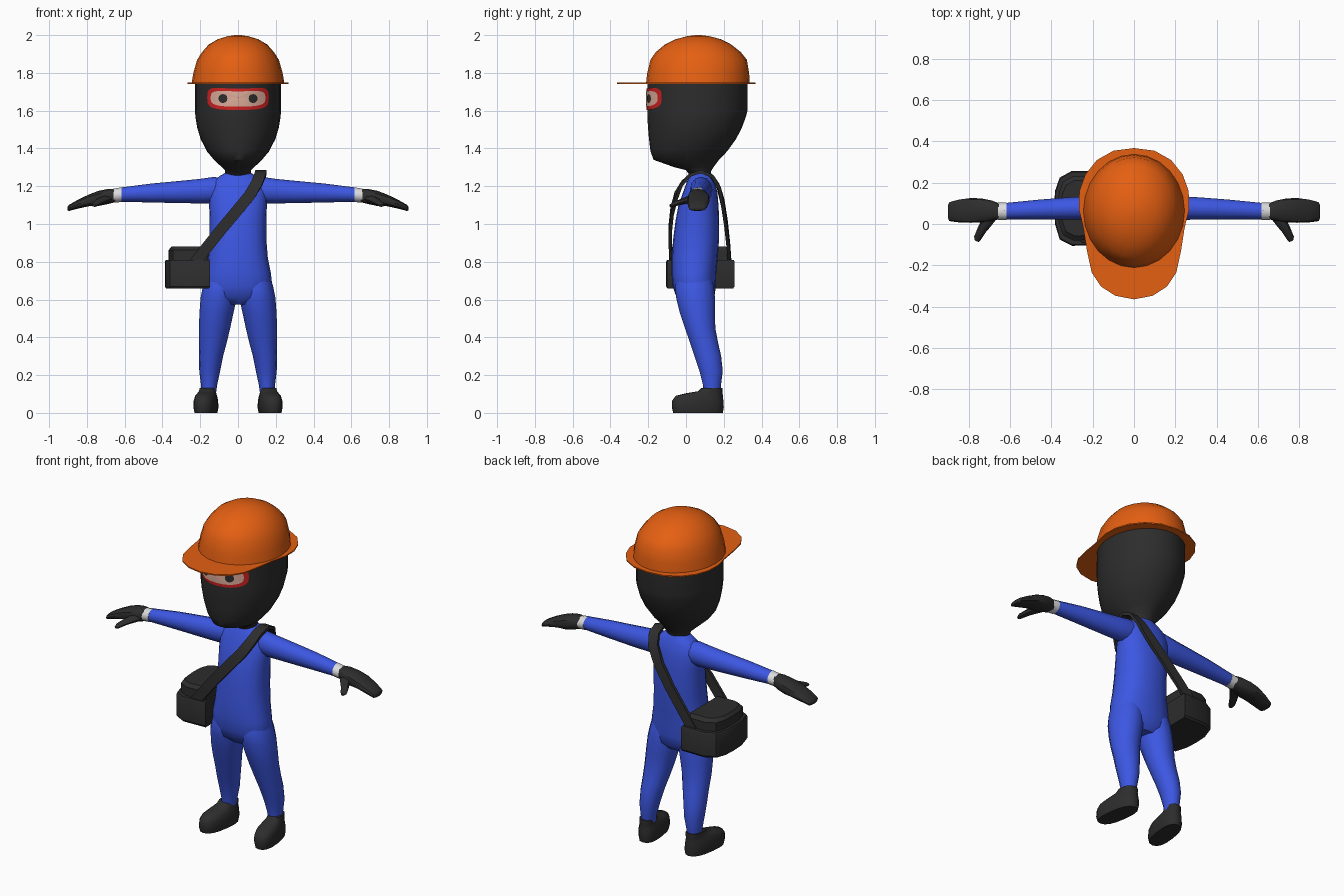
import bpy, bmesh, math
from mathutils import Vector


def material(name, rgb):
    m = bpy.data.materials.new(name)
    m.diffuse_color = (*rgb, 1)
    return m


BLUE = material("suit blue", (0.045, 0.095, 0.76))
BLACK = material("soft black", (0.026, 0.026, 0.026))
ORANGE = material("helmet orange", (0.78, 0.115, 0.006))
RED = material("trim red", (0.62, 0.015, 0.015))
SKIN = material("skin", (0.72, 0.41, 0.32))
WHITE = material("cuff white", (0.72, 0.72, 0.72))


def make(name, rings, mat, angle=40, caps=True, closed=True):
    """Skin a list of equal-length point rings into one mesh."""
    bm = bmesh.new()
    rows = [[bm.verts.new(p) for p in r] for r in rings]
    n = len(rows[0])
    for a, b in zip(rows, rows[1:]):
        for i in range(n):
            j = (i + 1) % n
            bm.faces.new((a[i], a[j], b[j], b[i]))
    if caps:
        bm.faces.new(rows[0])
        bm.faces.new(rows[-1])
    if closed:
        bmesh.ops.recalc_face_normals(bm, faces=bm.faces)
    me = bpy.data.meshes.new(name)
    bm.to_mesh(me)
    bm.free()
    me.materials.append(mat)
    me.shade_smooth()
    me.set_sharp_from_angle(angle=math.radians(angle))
    ob = bpy.data.objects.new(name, me)
    bpy.context.collection.objects.link(ob)
    return ob


def oval(n, power=2.0):
    """Unit superellipse points."""
    out = []
    for i in range(n):
        t = math.tau * i / n
        c, s = math.cos(t), math.sin(t)
        out.append((math.copysign(abs(c) ** (2 / power), c),
                    math.copysign(abs(s) ** (2 / power), s)))
    return out


def upright(name, rows, mat, n=16, power=2.0, cx=0, side=1, shear=0, angle=40):
    """Rows are (z, y front, y back, x half width[, x centre])."""
    rings = []
    for z, y0, y1, rx, *c in rows:
        x0 = c[0] if c else cx
        cy, ry = (y0 + y1) / 2, (y1 - y0) / 2
        rings.append([(side * (x0 + rx * u - shear * (ry * v + cy - 0.1)), cy + ry * v, z)
                      for u, v in oval(n, power)])
    return make(name, rings, mat, angle)


def sideways(name, rows, mat, side, n=12, power=2.0):
    """Rows are (x, y centre, z centre, y half, z half)."""
    rings = [[(side * x, cy + ry * u, cz + rz * v) for u, v in oval(n, power)]
             for x, cy, cz, ry, rz in rows]
    return make(name, rings, mat)


# Suit body
upright("torso", [
    (0.575, -0.01, 0.12, 0.09), (0.61, -0.05, 0.15, 0.165), (0.67, -0.07, 0.158, 0.182),
    (0.74, -0.077, 0.16, 0.174), (0.82, -0.076, 0.168, 0.158), (0.92, -0.068, 0.175, 0.15),
    (1.02, -0.055, 0.176, 0.15), (1.10, -0.04, 0.172, 0.153), (1.17, -0.015, 0.166, 0.155),
    (1.225, 0.005, 0.153, 0.135), (1.255, 0.02, 0.14, 0.095), (1.275, 0.03, 0.13, 0.06)],
    BLUE, 20, 2.3)

for s, tag in ((1, "left"), (-1, "right")):
    # Trouser leg
    upright(tag + "_leg", [
        (0.74, -0.04, 0.13, 0.07, 0.095), (0.67, -0.06, 0.15, 0.09, 0.096),
        (0.61, -0.055, 0.156, 0.096, 0.102), (0.53, -0.035, 0.157, 0.09, 0.114),
        (0.45, -0.008, 0.157, 0.083, 0.124), (0.37, 0.02, 0.172, 0.073, 0.133),
        (0.30, 0.043, 0.188, 0.064, 0.143), (0.22, 0.07, 0.196, 0.055, 0.15),
        (0.15, 0.088, 0.187, 0.043, 0.153), (0.10, 0.092, 0.182, 0.038, 0.155)],
        BLUE, 14, 2.0, side=s)
    # Boot
    upright(tag + "_boot", [
        (0.0, -0.068, 0.195, 0.056), (0.03, -0.075, 0.2, 0.062), (0.065, -0.073, 0.198, 0.06),
        (0.09, -0.055, 0.195, 0.054), (0.105, 0.005, 0.194, 0.047),
        (0.115, 0.065, 0.194, 0.044), (0.133, 0.082, 0.192, 0.042)],
        BLACK, 16, 2.5, cx=0.165, side=s, shear=0.13, angle=50)
    # Sleeve, cuff, mitten hand and thumb
    sideways(tag + "_sleeve", [
        (0.05, 0.08, 1.185, 0.05, 0.055), (0.13, 0.08, 1.179, 0.06, 0.07),
        (0.20, 0.078, 1.174, 0.058, 0.065), (0.32, 0.075, 1.169, 0.054, 0.058),
        (0.46, 0.07, 1.164, 0.048, 0.05), (0.63, 0.062, 1.155, 0.039, 0.037)], BLUE, s)
    sideways(tag + "_cuff", [
        (0.618, 0.062, 1.155, 0.042, 0.039), (0.66, 0.061, 1.15, 0.042, 0.037)], WHITE, s)
    sideways(tag + "_hand", [
        (0.645, 0.061, 1.151, 0.036, 0.034), (0.69, 0.064, 1.145, 0.05, 0.04),
        (0.74, 0.066, 1.135, 0.058, 0.04), (0.79, 0.066, 1.125, 0.06, 0.031),
        (0.85, 0.063, 1.104, 0.055, 0.023), (0.895, 0.06, 1.085, 0.046, 0.016),
        (0.902, 0.06, 1.082, 0.03, 0.01)], BLACK, s, 12, 2.6)
    spine = [(0.69, 0.045, 1.135, 0.03), (0.715, 0.005, 1.127, 0.026),
             (0.738, -0.03, 1.116, 0.021), (0.758, -0.068, 1.103, 0.017),
             (0.762, -0.084, 1.098, 0.009)]
    make(tag + "_thumb", [[(s * (x + r * u), y + 0.4 * r * u, z + 0.75 * r * v)
                           for u, v in oval(8)] for x, y, z, r in spine], BLACK)

# Masked head
upright("mask", [
    (1.245, 0.03, 0.125, 0.065), (1.285, 0.0, 0.135, 0.07), (1.30, -0.06, 0.145, 0.085),
    (1.34, -0.172, 0.175, 0.127), (1.385, -0.188, 0.218, 0.165), (1.45, -0.196, 0.265, 0.198),
    (1.51, -0.201, 0.296, 0.216), (1.57, -0.205, 0.318, 0.226), (1.60, -0.205, 0.325, 0.227),
    (1.77, -0.205, 0.325, 0.227)], BLACK, 28, angle=50)


def head_y(x):
    return 0.06 - 0.265 * math.sqrt(max(0, 1 - (x / 0.227) ** 2))


def plate(name, mat, cx, cz, rx, rz, lift, n=32, power=2.0, dip=0.0):
    """Thin patch that follows the front of the mask."""
    rings = []
    for k in (1, 0.8, 0.6, 0.4, 0.2, 0.02):
        ring = []
        for u, v in oval(n, power):
            x, z = cx + k * rx * u, cz + k * rz * v
            if v > 0:
                z -= dip * k * v * (1 - u * u)
            ring.append((x, head_y(x) - lift, z))
        rings.append(ring)
    make(name, [rings[0]] + rings[1:], mat, 60, caps=False, closed=False)


# Eye opening: trim, skin and eyes
plate("eye_opening_trim", RED, 0, 1.67, 0.163, 0.066, 0.004, 40, 3.6, 0.02)
plate("face_skin", SKIN, 0, 1.668, 0.145, 0.046, 0.007, 40, 3.4, 0.012)
for s, tag in ((1, "left"), (-1, "right")):
    plate(tag + "_eye", BLACK, s * 0.08, 1.664, 0.024, 0.024, 0.01, 12)

# Helmet shell
upright("helmet", [
    (1.743, -0.212, 0.338, 0.246), (1.80, -0.205, 0.334, 0.236), (1.87, -0.188, 0.322, 0.216),
    (1.91, -0.16, 0.29, 0.19), (1.95, -0.112, 0.24, 0.155), (1.978, -0.055, 0.185, 0.108),
    (1.994, 0.005, 0.125, 0.055), (2.0, 0.05, 0.08, 0.015)], ORANGE, 24)

# Helmet brim
half = [(0.09, -0.348), (0.16, -0.303), (0.205, -0.235), (0.228, -0.13), (0.245, -0.02),
        (0.267, 0.07), (0.265, 0.16), (0.236, 0.24), (0.18, 0.31), (0.1, 0.355)]
brim = [(0, -0.365)] + half + [(0, 0.368)] + [(-x, y) for x, y in reversed(half)]
make("helmet_brim", [[(x, y, z) for x, y in brim] for z in (1.741, 1.748)], ORANGE)

# Shoulder bag and its lid
plan = [(-0.148, -0.1), (-0.30, -0.106), (-0.36, -0.075), (-0.383, 0.0), (-0.387, 0.08),
        (-0.383, 0.16), (-0.36, 0.225), (-0.30, 0.258), (-0.148, 0.258)]


def bag_part(name, levels):
    make(name, [[(-0.25 + (x + 0.25) * k, 0.078 + (y - 0.078) * k, z) for x, y in plan]
                for z, k in levels], BLACK, 30)


bag_part("bag", [(0.658, 0.95), (0.67, 1), (0.80, 1), (0.81, 0.97)])
bag_part("bag_lid", [(0.80, 0.86), (0.862, 0.86), (0.88, 0.74)])

# Bag strap over the left shoulder
path = [(-0.24, -0.08, 0.78), (-0.17, -0.082, 0.87), (-0.09, -0.084, 0.97), (-0.01, -0.074, 1.065),
        (0.06, -0.052, 1.15), (0.10, -0.02, 1.215), (0.118, 0.025, 1.262), (0.122, 0.08, 1.278),
        (0.118, 0.135, 1.255), (0.098, 0.172, 1.2), (0.045, 0.195, 1.11), (-0.04, 0.212, 1.0),
        (-0.14, 0.225, 0.88), (-0.22, 0.232, 0.78)]
pts = [Vector(p) for p in path]
rings = []
for i, p in enumerate(pts):
    t = (pts[min(i + 1, len(pts) - 1)] - pts[max(i - 1, 0)]).normalized()
    out = Vector((0, p.y - 0.08, max(0, p.z - 1.15) * 0.8))
    w = t.cross(out).normalized()
    nrm = w.cross(t).normalized()
    rings.append([p + w * a * 0.03 + nrm * b * 0.009
                  for a, b in ((-1, -1), (1, -1), (1, 1), (-1, 1))])
make("bag_strap", rings, BLACK)
